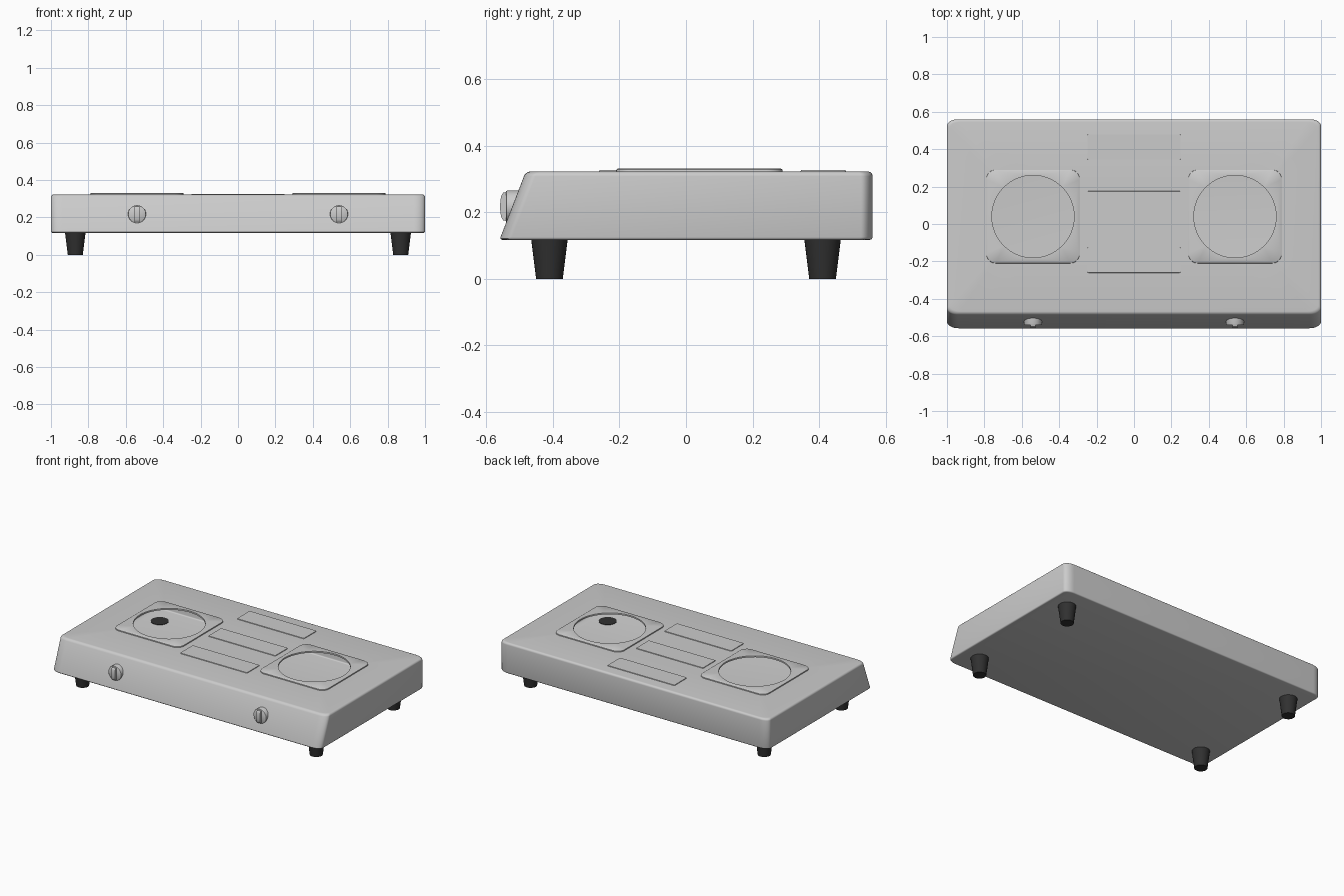
import bpy, bmesh
from math import sin, cos, pi, radians

if "Cube" in bpy.data.objects:
    bpy.data.objects.remove(bpy.data.objects["Cube"])

BX, BY, HOLE_R = 0.54, 0.04, 0.22        # burner centre and opening radius
Z0, Z1 = 0.117, 0.322                    # body bottom and top


def finish(name, bm, mat=None, angle=35):
    bmesh.ops.recalc_face_normals(bm, faces=bm.faces)
    me = bpy.data.meshes.new(name)
    bm.to_mesh(me)
    bm.free()
    ob = bpy.data.objects.new(name, me)
    bpy.context.collection.objects.link(ob)
    if mat:
        me.materials.append(mat)
    bpy.ops.object.select_all(action='DESELECT')
    ob.select_set(True)
    bpy.context.view_layer.objects.active = ob
    bpy.ops.object.shade_smooth_by_angle(angle=radians(angle))
    return ob


def rounded_rect(x0, x1, y0, y1, rx, ry, z, n=8):
    pts = []
    for i, (cx, cy) in enumerate([(x1 - rx, y1 - ry), (x0 + rx, y1 - ry),
                                  (x0 + rx, y0 + ry), (x1 - rx, y0 + ry)]):
        for k in range(n + 1):
            a = (i + k / n) * pi / 2
            pts.append((cx + rx * cos(a), cy + ry * sin(a), z))
    return pts


def circle(cx, cy, r, z, n=64):
    return [(cx + r * cos(2 * pi * k / n), cy + r * sin(2 * pi * k / n), z) for k in range(n)]


def ring(bm, pts):
    return [bm.verts.new(p) for p in pts]


def bridge(bm, a, b):
    n = len(a)
    for i in range(n):
        bm.faces.new((a[i], a[(i + 1) % n], b[(i + 1) % n], b[i]))


def fill(bm, loops):
    edges = []
    for lp in loops:
        for i in range(len(lp)):
            pair = (lp[i], lp[(i + 1) % len(lp)])
            edges.append(bm.edges.get(pair) or bm.edges.new(pair))
    bmesh.ops.triangle_fill(bm, edges=edges, use_beauty=True, normal=(0, 0, 1))


# Hollow body: sloped front, softened rims, two openings in the top
bm = bmesh.new()
levels = []
for k in range(4):
    a = k / 3 * pi / 2
    levels.append((Z0 + 0.008 * (1 - cos(a)), 0.008 * (1 - sin(a))))
for k in range(6):
    a = k / 5 * pi / 2
    levels.append((Z1 - 0.014 * (1 - sin(a)), 0.014 * (1 - cos(a))))
rings = []
for z, d in levels:
    front = -0.56 + (z - Z0) * 0.385
    rings.append(ring(bm, rounded_rect(-1 + d, 1 - d, front + d, 0.56 - d, 0.06, 0.035, z)))
for a, b in zip(rings, rings[1:]):
    bridge(bm, a, b)
bm.faces.new(rings[0])
fill(bm, [rings[-1]] + [ring(bm, circle(s * BX, BY, HOLE_R, Z1)) for s in (-1, 1)])
finish("body", bm)

rubber = bpy.data.materials.new("dark_rubber")
rubber.diffuse_color = (0.03, 0.03, 0.03, 1)
rubber.use_nodes = True
rubber.node_tree.nodes["Principled BSDF"].inputs["Base Color"].default_value = rubber.diffuse_color

for side, s in (("left", -1), ("right", 1)):
    # Raised burner surround with a round opening
    bm = bmesh.new()
    outer = [ring(bm, rounded_rect(s * BX - 0.25 + d, s * BX + 0.25 - d, BY - 0.25 + d,
                                   BY + 0.25 - d, 0.05, 0.05, z))
             for z, d in ((Z1 - 0.001, 0), (0.328, 0.001), (0.331, 0.005))]
    bridge(bm, outer[0], outer[1])
    bridge(bm, outer[1], outer[2])
    hole = ring(bm, circle(s * BX, BY, HOLE_R, 0.331))
    lip = ring(bm, circle(s * BX, BY, HOLE_R, Z1 - 0.001))
    bridge(bm, hole, lip)
    fill(bm, [outer[2], hole])
    finish(side + "_burner_surround", bm)

    # Control knob: round base with a rounded grip bar
    bm = bmesh.new()
    prev = None
    for y, r in ((-0.48, 0.048), (-0.536, 0.048), (-0.539, 0.047), (-0.541, 0.044)):
        cur = ring(bm, [(x, y, z) for x, z, _ in circle(s * BX, 0.217, r, 0, 32)])
        if prev:
            bridge(bm, prev, cur)
        else:
            bm.faces.new(cur)
        prev = cur
    bm.faces.new(prev)
    finish(side + "_knob_base", bm)

    bm = bmesh.new()
    prof = [(-0.535, 0.172), (-0.535, 0.262)]
    prof += [(-0.541 - 0.017 * sin(pi * k / 12) ** 0.6, 0.217 + 0.043 * cos(pi * k / 12))
             for k in range(13)]
    a = ring(bm, [(s * BX - 0.014, y, z) for y, z in prof])
    b = ring(bm, [(s * BX + 0.014, y, z) for y, z in prof])
    bridge(bm, a, b)
    bm.faces.new(a)
    bm.faces.new(b)
    finish(side + "_knob_grip", bm)

    # Tapered feet, their tops just showing inside the body
    for end, t in (("front", -1), ("back", 1)):
        bm = bmesh.new()
        low = ring(bm, circle(s * 0.87, t * 0.41, 0.04, 0, 32))
        top = ring(bm, circle(s * 0.87, t * 0.41, 0.055, Z0 + 0.003, 32))
        bridge(bm, low, top)
        bm.faces.new(low)
        bm.faces.new(top)
        finish(f"{end}_{side}_foot", bm, rubber)

# Three thin raised panels down the middle of the top
for name, yc in (("front", -0.193), ("middle", 0.108), ("back", 0.412)):
    bm = bmesh.new()
    rs = [ring(bm, rounded_rect(-0.25 + d, 0.25 - d, yc - 0.068 + d, yc + 0.068 - d,
                                0.006, 0.006, z, 3))
          for z, d in ((Z1 - 0.001, 0), (Z1 + 0.004, 0.001))]
    bridge(bm, rs[0], rs[1])
    bm.faces.new(rs[1])
    finish(name + "_panel", bm)
